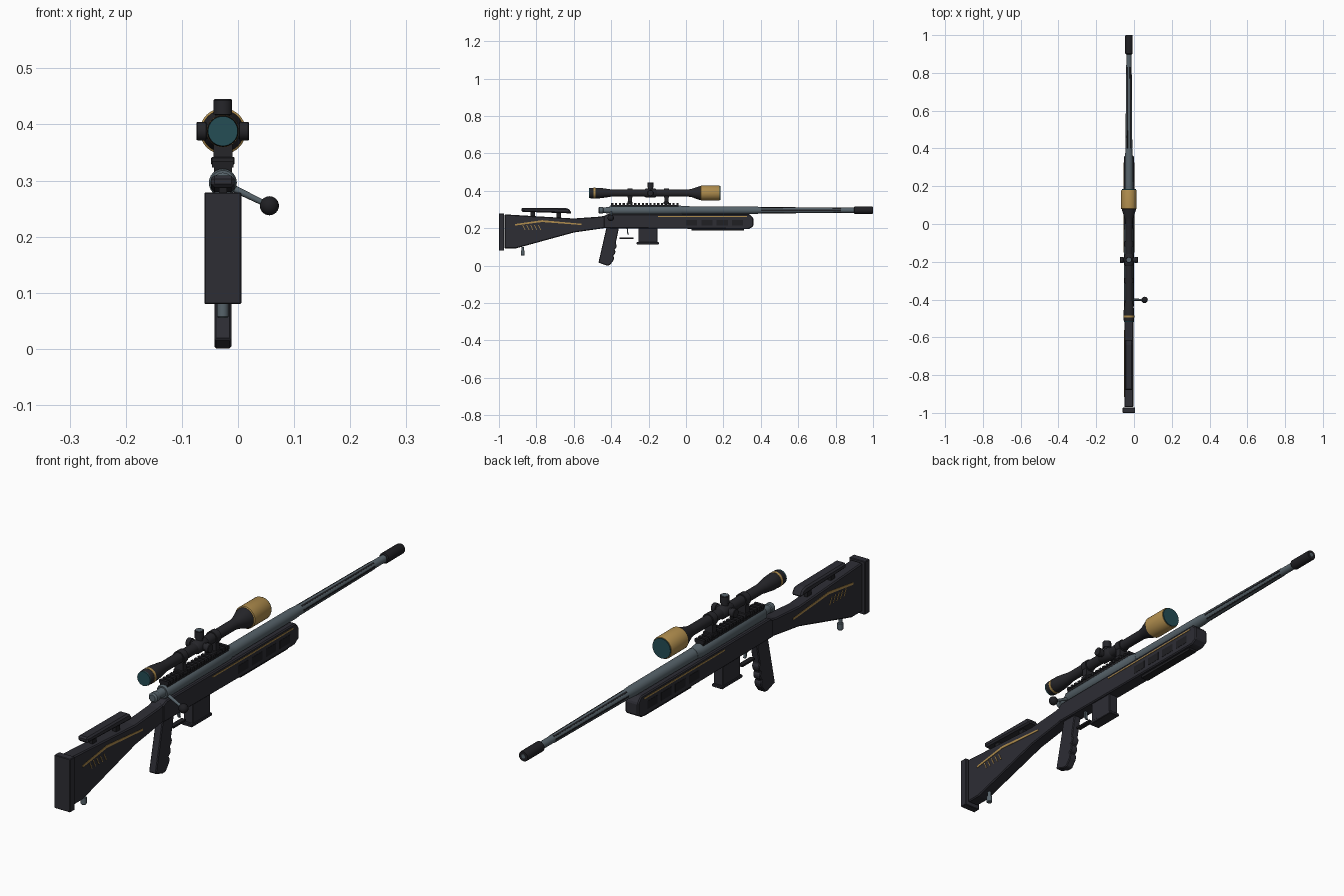
import bpy, bmesh, math
from mathutils import Vector

if "Cube" in bpy.data.objects:
    bpy.data.objects.remove(bpy.data.objects["Cube"])

CX = -0.027   # centre plane of the rifle
BORE = 0.296  # barrel axis height
OPT = 0.388   # scope axis height


def material(name, rgb):
    m = bpy.data.materials.new(name)
    m.diffuse_color = (*rgb, 1)
    m.use_nodes = True
    m.node_tree.nodes["Principled BSDF"].inputs["Base Color"].default_value = m.diffuse_color
    return m


BODY = material("charcoal", (0.026, 0.026, 0.034))
BLACK = material("black", (0.014, 0.014, 0.017))
STEEL = material("blue steel", (0.095, 0.125, 0.145))
GOLD = material("gold", (0.43, 0.265, 0.075))
GLASS = material("teal glass", (0.018, 0.075, 0.09))
SCOPE = material("scope black", (0.019, 0.019, 0.023))


def finish(name, bm, mat, smooth=False, bevel=0):
    bmesh.ops.recalc_face_normals(bm, faces=bm.faces)
    me = bpy.data.meshes.new(name)
    bm.to_mesh(me)
    bm.free()
    ob = bpy.data.objects.new(name, me)
    bpy.context.collection.objects.link(ob)
    me.materials.append(mat)
    if bevel:
        mod = ob.modifiers.new("bevel", 'BEVEL')
        mod.width, mod.segments = bevel, 1
    if smooth:
        bpy.context.view_layer.objects.active = ob
        ob.select_set(True)
        bpy.ops.object.shade_smooth_by_angle(angle=math.radians(35))
        ob.select_set(False)
    return ob


def slab(name, pts, width, mat, x=CX, bevel=0):
    """Side outline of (y, z) points extruded across x."""
    bm = bmesh.new()
    f = bm.faces.new([bm.verts.new((x - width / 2, y, z)) for y, z in pts])
    ext = bmesh.ops.extrude_face_region(bm, geom=[f])
    vs = [v for v in ext["geom"] if isinstance(v, bmesh.types.BMVert)]
    bmesh.ops.translate(bm, verts=vs, vec=(width, 0, 0))
    return finish(name, bm, mat, bevel=bevel)


def box(name, y0, y1, z0, z1, width, mat, x=CX, bevel=0):
    return slab(name, [(y0, z0), (y1, z0), (y1, z1), (y0, z1)], width, mat, x, bevel)


def turned(name, profile, origin, axis, mat, n=24):
    """Closed lathe part from (distance, radius) pairs along an axis."""
    bm = bmesh.new()
    q = Vector((0, 0, 1)).rotation_difference(Vector(axis).normalized())
    rings = []
    for d, r in profile:
        rings.append([bm.verts.new(Vector(origin) + q @ Vector(
            (r * math.cos(math.tau * i / n), r * math.sin(math.tau * i / n), d)))
            for i in range(n)])
    for a, b in zip(rings, rings[1:]):
        for i in range(n):
            bm.faces.new((a[i], a[(i + 1) % n], b[(i + 1) % n], b[i]))
    bm.faces.new(rings[0])
    bm.faces.new(rings[-1])
    return finish(name, bm, mat, True)


def along(name, profile, z, mat, n=24):
    return turned(name, profile, (CX, 0, z), (0, 1, 0), mat, n)


# Stock, butt pad, cheek rest and rear support
slab("stock", [(-0.97, 0.092), (-0.91, 0.092), (-0.60, 0.177), (-0.44, 0.2),
               (-0.40, 0.2), (-0.40, 0.274), (-0.46, 0.262), (-0.60, 0.252),
               (-0.97, 0.274)], 0.048, BODY, bevel=0.004)
box("butt_pad", -1.0, -0.972, 0.08, 0.279, 0.066, BODY, bevel=0.002)
slab("cheek_rest", [(-0.88, 0.288), (-0.61, 0.279), (-0.625, 0.303), (-0.64, 0.307),
                    (-0.88, 0.309)], 0.042, BODY, bevel=0.006)
for y in (-0.82, -0.68):
    box("cheek_post", y - 0.012, y + 0.012, 0.25, 0.29, 0.014, BLACK)
turned("rear_support", [(0.055, 0.008), (0.058, 0.0105), (0.08, 0.0105), (0.082, 0.007),
                        (0.10, 0.007)], (CX, -0.873, 0), (0, 0, 1), STEEL, 16)

# Chassis and fore-end
slab("chassis", [(-0.44, 0.2), (0.335, 0.195), (0.36, 0.21), (0.36, 0.255),
                 (0.34, 0.275), (-0.42, 0.275), (-0.44, 0.265)], 0.054, BODY, bevel=0.004)
box("lower_rail", 0.03, 0.31, 0.187, 0.198, 0.032, BLACK)
for s in (-1, 1):
    side = CX + s * 0.027
    box("fore_end_stripe", -0.15, 0.325, 0.259, 0.264, 0.003, GOLD, side)
    for i in range(4):
        y = 0.0 + i * 0.082
        box("fore_end_panel", y, y + 0.06, 0.215, 0.245, 0.002, BLACK, side)
    # Gold line and slanted hatch marks on the stock
    side = CX + s * 0.024
    slab("stock_stripe", [(-0.915, 0.214), (-0.77, 0.233), (-0.56, 0.217), (-0.56, 0.224),
                          (-0.77, 0.243), (-0.915, 0.222)], 0.003, GOLD, side)
    for i in range(5):
        y = -0.875 + i * 0.021
        slab("stock_hatch", [(y + 0.013, 0.190), (y + 0.017, 0.190), (y + 0.004, 0.217),
                             (y, 0.217)], 0.003, GOLD, side)

# Pistol grip with finger swells
front = []
for i in range(5):
    t = i / 5
    y, z = -0.362 - 0.035 * t, 0.185 - 0.165 * t
    if i > 1:
        front += [(y, z), (y + 0.006, z - 0.010), (y + 0.003, z - 0.024)]
    else:
        front.append((y, z))
slab("pistol_grip", [(-0.425, 0.205), (-0.36, 0.205)] + front +
     [(-0.400, 0.012), (-0.408, 0.002), (-0.425, 0.001), (-0.468, 0.016)], 0.030, BODY, bevel=0.003)

# Trigger, guard and magazine
box("trigger_guard", -0.355, -0.282, 0.142, 0.149, 0.018, BLACK)
slab("trigger", [(-0.317, 0.2), (-0.309, 0.2), (-0.309, 0.178), (-0.306, 0.164),
                 (-0.311, 0.164), (-0.316, 0.178)], 0.01, STEEL)
box("magazine", -0.255, -0.152, 0.12, 0.205, 0.038, BODY, bevel=0.002)
box("magazine_base", -0.265, -0.145, 0.114, 0.125, 0.044, BODY, bevel=0.002)

# Receiver tube, barrel and muzzle
along("receiver", [(-0.41, 0.022), (-0.405, 0.025), (-0.03, 0.025), (-0.02, 0.022),
                   (0.0, 0.022)], BORE, STEEL)
along("barrel", [(-0.02, 0.0215), (0.36, 0.0205), (0.40, 0.0175), (0.91, 0.0135)], BORE, STEEL)
along("muzzle_brake", [(0.898, 0.016), (0.902, 0.0195), (0.996, 0.0195), (1.0, 0.018)],
      BORE, BLACK, 16)
along("bore_hole", [(0.998, 0.008), (1.0005, 0.008)], BORE, STEEL, 16)

# Dark flutes laid along the barrel taper
for k in range(6):
    a = math.tau * k / 6
    radial = Vector((math.cos(a), 0, math.sin(a)))
    tangent = Vector((-math.sin(a), 0, math.cos(a)))
    bm = bmesh.new()
    vs = []
    for y, r in ((0.40, 0.0175), (0.83, 0.0142)):
        for d, w in ((-0.002, -1), (-0.002, 1), (0.0006, 1), (0.0006, -1)):
            vs.append(bm.verts.new(Vector((CX, y, BORE)) + radial * (r + d) + tangent * w * 0.003))
    for i in range(4):
        bm.faces.new((vs[i], vs[(i + 1) % 4], vs[4 + (i + 1) % 4], vs[4 + i]))
    bm.faces.new(vs[:4])
    bm.faces.new(vs[4:])
    finish("barrel_flute", bm, BLACK)

# Bolt shroud, handle and knob
along("bolt_shroud", [(-0.468, 0.012), (-0.463, 0.018), (-0.445, 0.018), (-0.442, 0.015),
                      (-0.40, 0.018)], BORE, STEEL)
start, end = Vector((CX, -0.40, 0.295)), Vector((0.056, -0.402, 0.255))
turned("bolt_handle", [(0, 0.0065), ((end - start).length, 0.005)], start, end - start, STEEL, 12)
bm = bmesh.new()
bmesh.ops.create_uvsphere(bm, u_segments=20, v_segments=12, radius=0.017)
bmesh.ops.translate(bm, verts=bm.verts, vec=end)
finish("bolt_knob", bm, BLACK, True)

# Toothed top rail
box("rail_base", -0.40, -0.04, 0.312, 0.325, 0.032, BLACK)
for i in range(18):
    y = -0.40 + i * 0.0205
    box("rail_tooth", y, y + 0.0115, 0.323, 0.335, 0.038, BLACK)

# Scope body, gold bell and lenses
along("scope_body", [(-0.515, 0.026), (-0.51, 0.028), (-0.46, 0.028), (-0.41, 0.021),
                     (-0.40, 0.019), (0.01, 0.019), (0.03, 0.022), (0.07, 0.036),
                     (0.082, 0.038)], OPT, SCOPE, 32)
along("eyepiece_ring", [(-0.494, 0.0288), (-0.484, 0.0288)], OPT, GOLD, 32)
along("eyepiece_glass", [(-0.519, 0.0265), (-0.512, 0.0265)], OPT, GLASS, 32)
along("objective_bell", [(0.078, 0.037), (0.081, 0.041), (0.175, 0.041), (0.18, 0.039)],
      OPT, GOLD, 32)
along("objective_glass", [(0.17, 0.037), (0.184, 0.037)], OPT, GLASS, 32)

# Scope mounts
for y in (-0.30, -0.105):
    along("scope_ring", [(y - 0.013, 0.0235), (y + 0.013, 0.0235)], OPT, SCOPE)
    box("mount_leg", y - 0.011, y + 0.011, 0.33, 0.375, 0.034, SCOPE)
    box("mount_clamp", y - 0.014, y + 0.014, 0.328, 0.342, 0.042, SCOPE, bevel=0.002)

# Turret housing and three adjustment knobs
along("turret_housing", [(-0.222, 0.019), (-0.214, 0.024), (-0.166, 0.024), (-0.158, 0.019)],
      OPT, SCOPE)
for axis, top in (((0, 0, 1), 0.057), ((1, 0, 0), 0.047), ((-1, 0, 0), 0.047)):
    turned("turret_knob", [(0, 0.013), (0.029, 0.013), (0.030, 0.0165), (top - 0.002, 0.0165),
                           (top, 0.015)], (CX, -0.19, OPT), axis, SCOPE, 20)
turned("turret_cap", [(0.05, 0.012), (0.0575, 0.012)], (CX, -0.19, OPT), (0, 0, 1), STEEL, 20)
